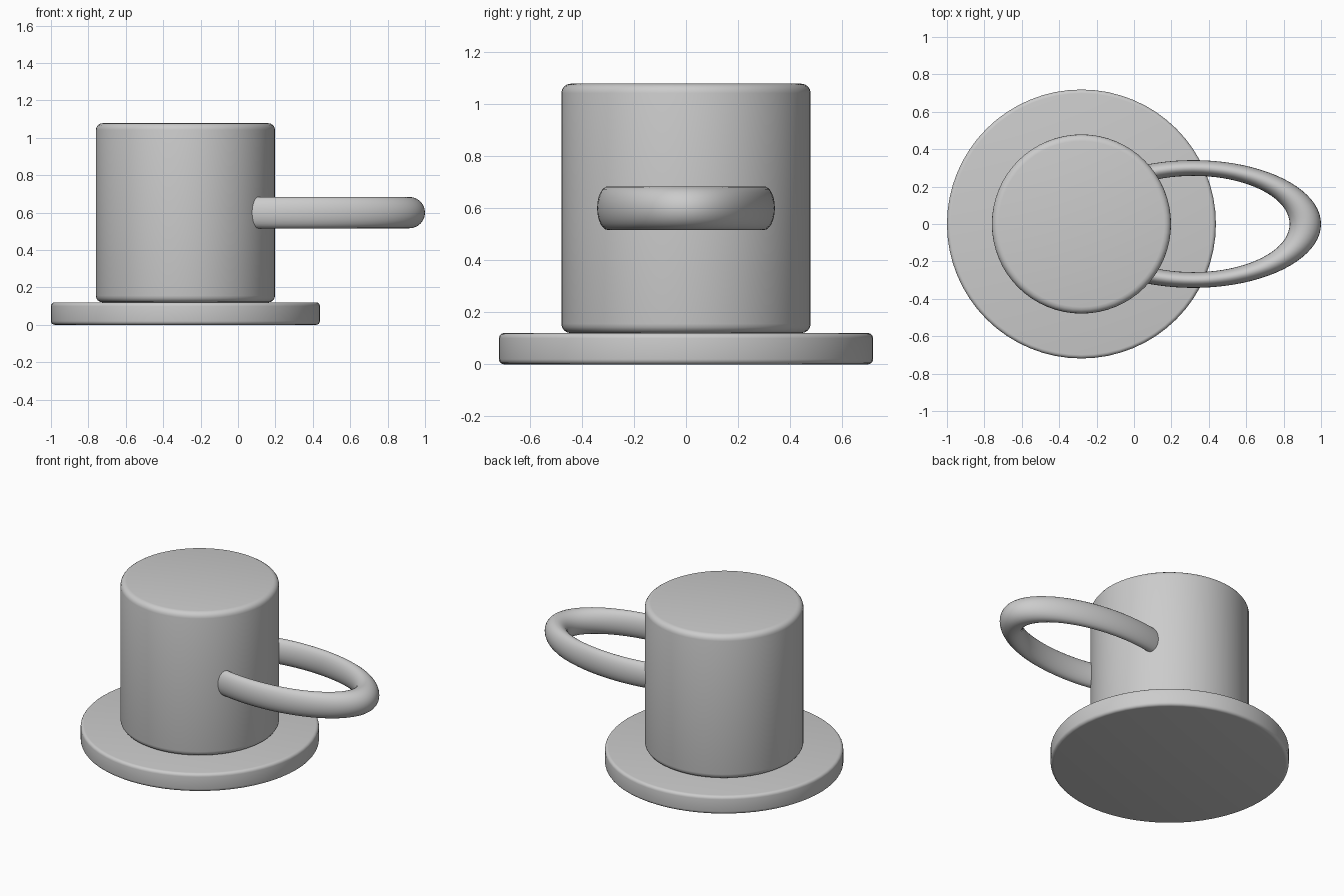
import bpy
from math import radians

if "Cube" in bpy.data.objects:
    bpy.data.objects.remove(bpy.data.objects["Cube"])

CUP_X = -0.281


def smooth(obj):
    bpy.ops.object.select_all(action='DESELECT')
    obj.select_set(True)
    bpy.context.view_layer.objects.active = obj
    bpy.ops.object.shade_smooth_by_angle(angle=radians(35))


def rounded_disc(name, radius, z0, z1, bevel):
    bpy.ops.mesh.primitive_cylinder_add(vertices=64, radius=radius, depth=z1 - z0,
                                        location=(CUP_X, 0, (z0 + z1) / 2))
    obj = bpy.context.object
    obj.name = name
    mod = obj.modifiers.new("rounded_rims", 'BEVEL')
    mod.width = bevel
    mod.segments = 4
    mod.limit_method = 'ANGLE'
    mod.angle_limit = radians(40)
    bpy.ops.object.modifier_apply(modifier=mod.name)
    smooth(obj)
    return obj


# Saucer and solid cup body
rounded_disc("saucer", 0.719, 0.0, 0.12, 0.02)
rounded_disc("cup_body", 0.479, 0.12, 1.078, 0.036)

# Horizontal oval ring handle, its inner half buried in the cup
bpy.ops.mesh.primitive_torus_add(major_radius=0.599, minor_radius=0.084,
                                 major_segments=80, minor_segments=24,
                                 location=(0.317, 0, 0.60))
handle = bpy.context.object
handle.name = "handle"
handle.scale.y = 0.5
bpy.ops.object.transform_apply(location=False, rotation=False, scale=True)
smooth(handle)
